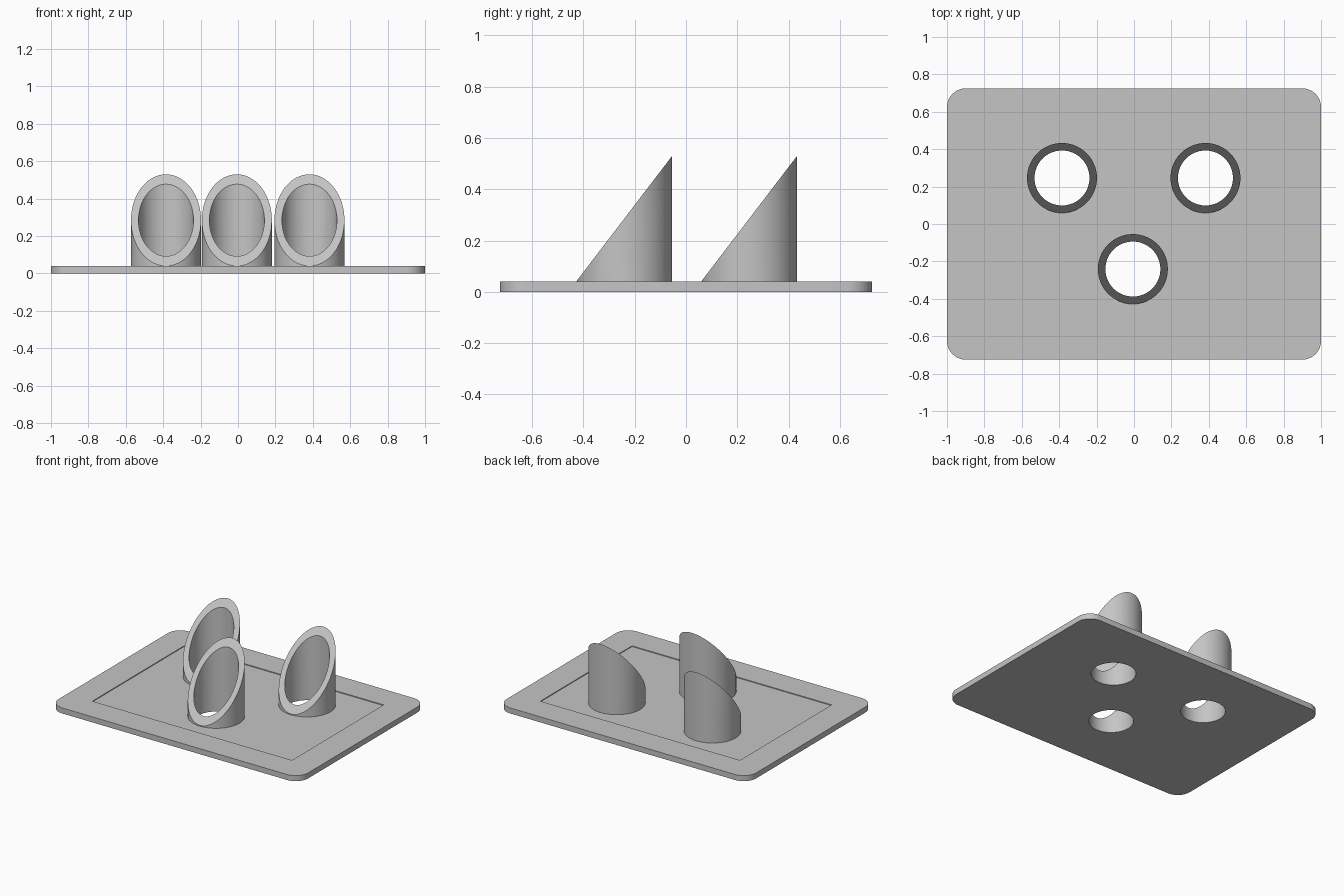
import bpy, bmesh, math

if "Cube" in bpy.data.objects:
    bpy.data.objects.remove(bpy.data.objects["Cube"], do_unlink=True)

PLATE_TOP, FLOOR = 0.04, 0.034
OUTER, INNER, SIDES = 0.187, 0.147, 64
TUBES = {"left_tube": (0.382, 0.246), "right_tube": (-0.385, 0.246), "front_tube": (-0.006, -0.241)}

grey = bpy.data.materials.new("light grey")
grey.use_nodes = True
grey.diffuse_color = (0.56, 0.56, 0.56, 1)
grey.node_tree.nodes["Principled BSDF"].inputs["Base Color"].default_value = grey.diffuse_color


def make_object(name, bm):
    bmesh.ops.recalc_face_normals(bm, faces=bm.faces)
    mesh = bpy.data.meshes.new(name)
    bm.to_mesh(mesh)
    bm.free()
    mesh.materials.append(grey)
    obj = bpy.data.objects.new(name, mesh)
    bpy.context.collection.objects.link(obj)
    return obj


def activate(obj):
    bpy.ops.object.select_all(action="DESELECT")
    obj.select_set(True)
    bpy.context.view_layer.objects.active = obj


def box(name, width, depth, z0, z1, corner=0):
    bm = bmesh.new()
    bmesh.ops.create_cube(bm, size=1)
    for v in bm.verts:
        v.co = (v.co.x * width, v.co.y * depth, z0 if v.co.z < 0 else z1)
    if corner:
        upright = [e for e in bm.edges if abs(e.verts[0].co.z - e.verts[1].co.z) > 0.001]
        bmesh.ops.bevel(bm, geom=upright, offset=corner, segments=10, profile=0.5, affect="EDGES")
    return make_object(name, bm)


def ring(bm, radius, height):
    """Circle of vertices whose height is given by a function of y."""
    points = []
    for i in range(SIDES):
        a = 2 * math.pi * i / SIDES
        y = radius * math.sin(a)
        points.append(bm.verts.new((radius * math.cos(a), y, height(y))))
    return points


def bridge(bm, a, b):
    for i in range(SIDES):
        j = (i + 1) % SIDES
        bm.faces.new((a[i], a[j], b[j], b[i]))


def subtract(target, cutter):
    cutter.hide_render = True
    mod = target.modifiers.new("cut", "BOOLEAN")
    mod.operation, mod.solver, mod.object = "DIFFERENCE", "EXACT", cutter
    activate(target)
    bpy.ops.object.modifier_apply(modifier=mod.name)
    bpy.data.objects.remove(cutter, do_unlink=True)


def slanted(y):
    return PLATE_TOP + (y + OUTER) / (2 * OUTER) * 0.49


# Base plate with rounded corners and a shallow recess
plate = box("base_plate", 2, 1.45, 0, PLATE_TOP, corner=0.1)
subtract(plate, box("recess_cutter", 1.6, 1.05, FLOOR, 0.2))

for name, (x, y) in TUBES.items():
    # Drain hole through the plate
    bm = bmesh.new()
    low, high = ring(bm, INNER, lambda _: -0.1), ring(bm, INNER, lambda _: 0.2)
    bridge(bm, low, high)
    bm.faces.new(low)
    bm.faces.new(high)
    hole = make_object("hole_cutter", bm)
    hole.location = (x, y, 0)
    subtract(plate, hole)

    # Hollow holder tube, cut at a slant facing the front
    bm = bmesh.new()
    loops = [ring(bm, r, f) for r, f in ((OUTER, lambda _: FLOOR), (OUTER, slanted),
                                         (INNER, slanted), (INNER, lambda _: FLOOR))]
    for i in range(4):
        bridge(bm, loops[i], loops[(i + 1) % 4])
    tube = make_object(name, bm)
    tube.location = (x, y, 0)
    activate(tube)
    bpy.ops.object.shade_smooth_by_angle(angle=math.radians(25))

activate(plate)
bpy.ops.object.shade_smooth_by_angle(angle=math.radians(25))
